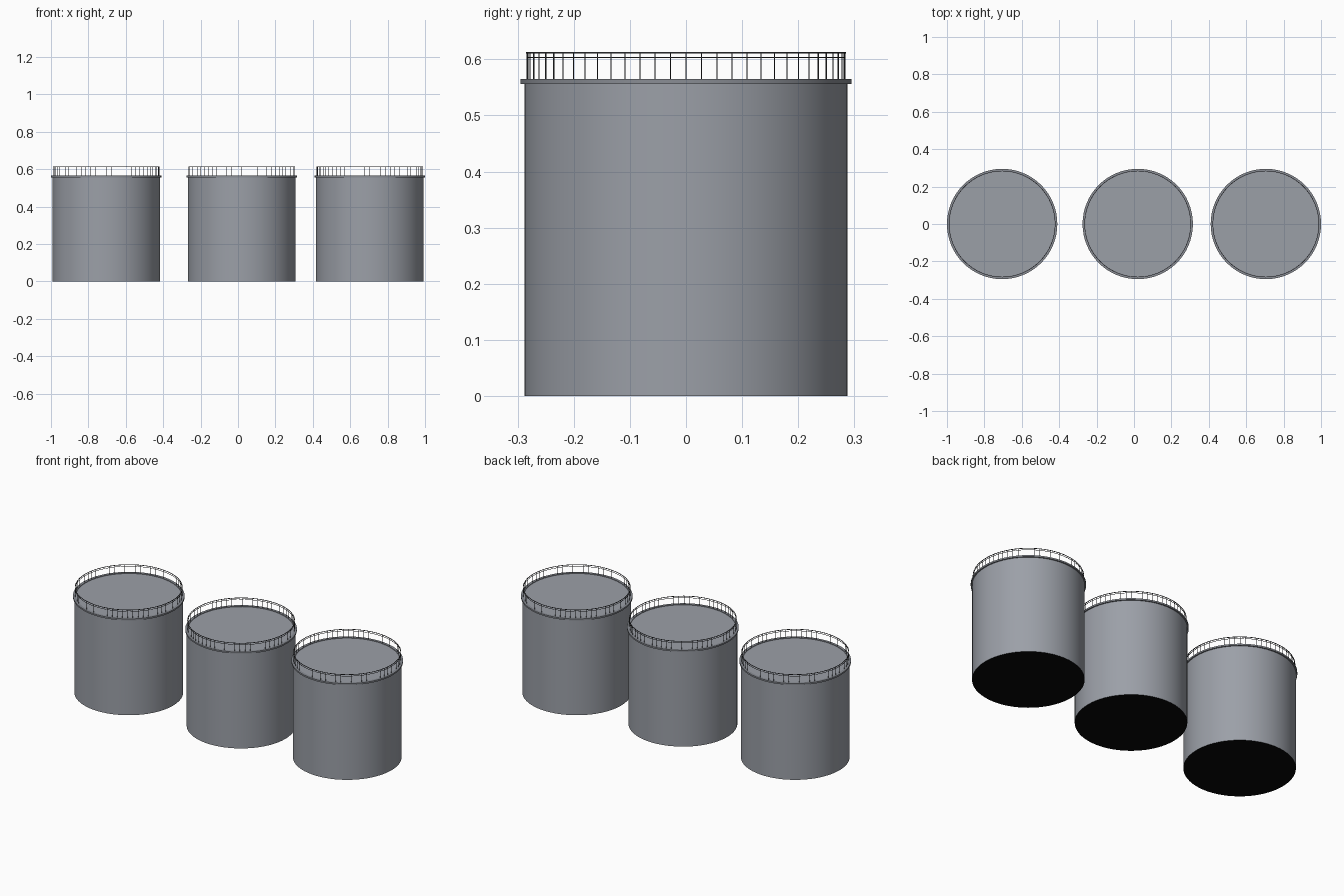
import bpy, bmesh, math
from mathutils import Matrix, Vector

if "Cube" in bpy.data.objects:
    bpy.data.objects.remove(bpy.data.objects["Cube"])

SIDES = 64
BODY_R, ROOF_Z = 0.288, 0.562
RAIL_R, RAIL_TOP = 0.2835, 0.612


def material(name, rgb):
    m = bpy.data.materials.new(name)
    m.diffuse_color = (*rgb, 1.0)
    m.use_nodes = True
    m.node_tree.nodes["Principled BSDF"].inputs["Base Color"].default_value = m.diffuse_color
    return m


steel = material("steel grey", (0.33, 0.35, 0.39))
rim_grey = material("rim grey", (0.25, 0.265, 0.295))
rail_dark = material("railing dark grey", (0.05, 0.052, 0.058))
black = material("underside black", (0.002, 0.002, 0.002))


def finish(bm, name, x, mats):
    bmesh.ops.recalc_face_normals(bm, faces=bm.faces)
    me = bpy.data.meshes.new(name)
    bm.to_mesh(me)
    bm.free()
    for m in mats:
        me.materials.append(m)
    ob = bpy.data.objects.new(name, me)
    ob.location.x = x
    bpy.context.collection.objects.link(ob)
    bpy.ops.object.select_all(action='DESELECT')
    ob.select_set(True)
    bpy.context.view_layer.objects.active = ob
    bpy.ops.object.shade_smooth_by_angle(angle=math.radians(35))
    return ob


def lathe_ring(bm, profile, steps=SIDES):
    """Sweep a closed (radius, z) profile around the z axis."""
    rings = []
    for i in range(steps):
        a = 2 * math.pi * i / steps
        rings.append([bm.verts.new((r * math.cos(a), r * math.sin(a), z)) for r, z in profile])
    n = len(profile)
    for i in range(steps):
        p, q = rings[i], rings[(i + 1) % steps]
        for j in range(n):
            k = (j + 1) % n
            bm.faces.new((p[j], q[j], q[k], p[k]))


def box_profile(r0, r1, z0, z1):
    return [(r0, z0), (r1, z0), (r1, z1), (r0, z1)]


def tank(x, label):
    # cylindrical shell with roof, dark underside
    bm = bmesh.new()
    bmesh.ops.create_cone(bm, cap_ends=True, segments=SIDES, radius1=BODY_R, radius2=BODY_R,
                          depth=ROOF_Z, matrix=Matrix.Translation((0, 0, ROOF_Z / 2)))
    bm.normal_update()
    for f in bm.faces:
        f.material_index = 1 if f.normal.z < -0.5 else 0
    finish(bm, label + "_tank_body", x, [steel, black])

    # walkway rim around the roof edge
    bm = bmesh.new()
    lathe_ring(bm, box_profile(0.280, 0.295, 0.556, 0.565))
    finish(bm, label + "_roof_rim", x, [rim_grey])

    # railing: top rail, mid rail and posts
    bm = bmesh.new()
    for z, t in ((RAIL_TOP, 0.0013), (0.603, 0.0009)):
        lathe_ring(bm, box_profile(RAIL_R - t, RAIL_R + t, z - t, z + t))
    h = RAIL_TOP - 0.564
    for i in range(SIDES):
        a = 2 * math.pi * i / SIDES
        pos = Vector((RAIL_R * math.cos(a), RAIL_R * math.sin(a), 0.564 + h / 2))
        bmesh.ops.create_cone(bm, cap_ends=True, segments=6, radius1=0.001, radius2=0.001,
                              depth=h, matrix=Matrix.Translation(pos))
    finish(bm, label + "_railing", x, [rail_dark])


for x, label in ((-0.705, "left"), (0.02, "middle"), (0.705, "right")):
    tank(x, label)
